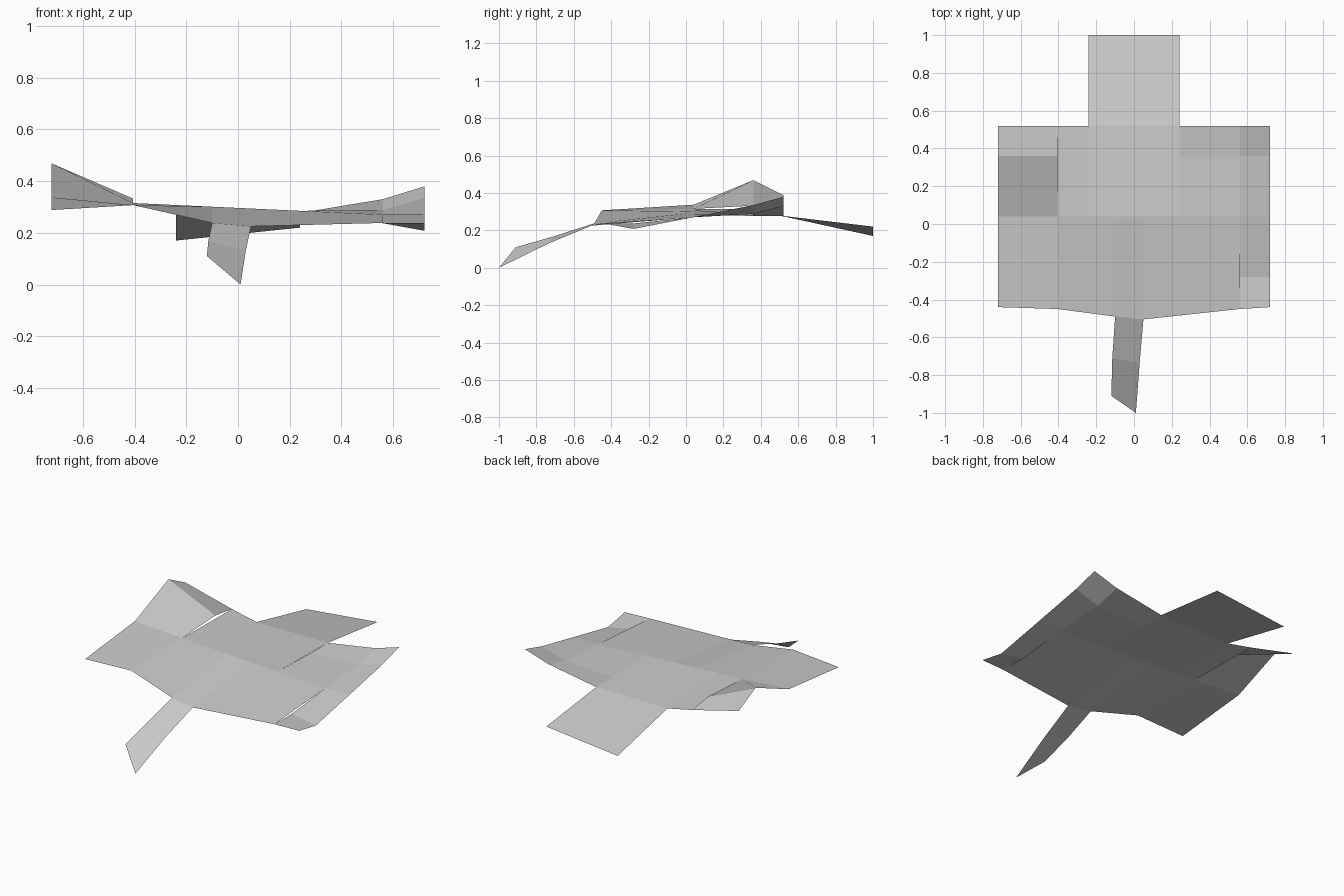
import bpy

grey = bpy.data.materials.new("plain grey")
grey.diffuse_color = (0.6, 0.6, 0.6, 1)


def sheet(name, near, far):
    """Thin open sheet of quads between two edges, each listed left to right."""
    n = len(near)
    faces = [(i, i + 1, n + i + 1, n + i) for i in range(n - 1)]
    mesh = bpy.data.meshes.new(name)
    mesh.from_pydata(near + far, [], faces)
    mesh.materials.append(grey)
    mesh.update()
    obj = bpy.data.objects.new(name, mesh)
    bpy.context.collection.objects.link(obj)
    return obj


def fold(x):
    """Point on the straight crease across the body."""
    return (x, 0.04, 0.315 - 0.045 * (x + 0.405) / 0.965)


# body: front and back halves meeting on the crease
sheet("body_front",
      [(-0.405, -0.45, 0.307), (-0.10, -0.49, 0.238), (0.05, -0.505, 0.225), (0.56, -0.45, 0.238)],
      [fold(x) for x in (-0.405, -0.10, 0.05, 0.56)])
sheet("body_back",
      [fold(x) for x in (-0.405, -0.24, 0.24)],
      [(-0.405, 0.52, 0.31), (-0.24, 0.52, 0.275), (0.24, 0.52, 0.277)])
sheet("body_back_corner",
      [fold(0.24), fold(0.56)],
      [(0.24, 0.36, 0.277), (0.56, 0.36, 0.288)])
sheet("body_back_flap",
      [(0.24, 0.36, 0.277), (0.56, 0.36, 0.288)],
      [(0.24, 0.52, 0.277), (0.56, 0.52, 0.33)])

# rear panel
sheet("rear_panel",
      [(-0.24, 0.52, 0.275), (0.24, 0.52, 0.277)],
      [(-0.24, 1.0, 0.17), (0.24, 1.0, 0.22)])

# side flaps, front to back; the left one rises to a peak
# (edges are listed so that the upper side faces up)
sheet("left_flap",
      [(-0.405, -0.45, 0.307), fold(-0.405), (-0.405, 0.36, 0.332), (-0.405, 0.52, 0.31)],
      [(-0.72, -0.44, 0.288), (-0.72, 0.04, 0.337), (-0.72, 0.36, 0.468), (-0.72, 0.52, 0.388)])
sheet("right_flap",
      [(0.72, -0.44, 0.237), (0.72, -0.28, 0.208), (0.72, 0.04, 0.271), (0.72, 0.36, 0.335), (0.72, 0.52, 0.379)],
      [(0.56, -0.45, 0.238), (0.56, -0.28, 0.237), fold(0.56), (0.56, 0.36, 0.288), (0.56, 0.52, 0.33)])

# narrow strip hanging from the front edge
sheet("front_strip",
      [(0.05, -0.505, 0.225), (0.03, -0.735, 0.13), (0.01, -1.0, 0.0)][::-1],
      [(-0.10, -0.49, 0.238), (-0.115, -0.71, 0.167), (-0.12, -0.91, 0.11)][::-1])
